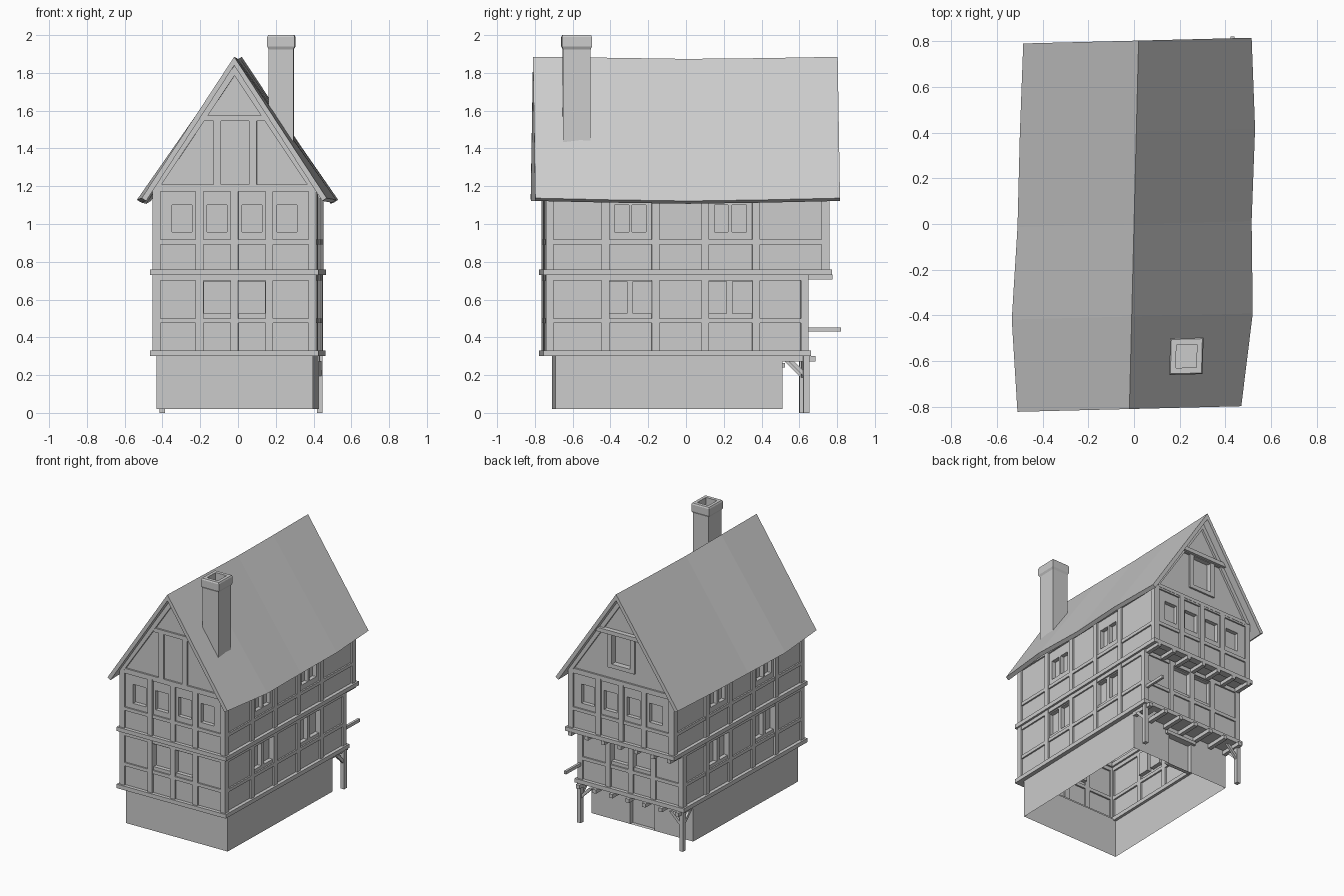
import bpy, bmesh
from mathutils import Vector

if "Cube" in bpy.data.objects:
    bpy.data.objects.remove(bpy.data.objects["Cube"])

SKEW = 0.025   # whole house leans slightly out of square in plan
WX = 0.42      # half width of the plaster walls
YF, YB1, YB2 = -0.74, 0.625, 0.735   # front wall, back of middle floor, back of top floor


def finish(name, bm, closed=True):
    for v in bm.verts:
        x, y, z = v.co
        v.co = (x + SKEW * y, y + SKEW * x, z)
    if closed:
        bmesh.ops.recalc_face_normals(bm, faces=bm.faces)
    me = bpy.data.meshes.new(name)
    bm.to_mesh(me)
    bm.free()
    ob = bpy.data.objects.new(name, me)
    bpy.context.collection.objects.link(ob)
    return ob


# wall frames: (u along wall, v up, d outward) -> xyz
def front(y): return lambda u, v, d: Vector((u, y - d, v))
def back(y): return lambda u, v, d: Vector((u, y + d, v))
def side(s, x): return lambda u, v, d: Vector((s * (x + d), u, v))


def prism(bm, m, pts, d0, d1):
    a = [bm.verts.new(m(u, v, d0)) for u, v in pts]
    b = [bm.verts.new(m(u, v, d1)) for u, v in pts]
    bm.faces.new(a)
    bm.faces.new(b)
    n = len(pts)
    for i in range(n):
        bm.faces.new((a[i], a[(i + 1) % n], b[(i + 1) % n], b[i]))


def bar(bm, m, u0, u1, v0, v1, d0=-0.012, d1=0.013):
    prism(bm, m, [(u0, v0), (u1, v0), (u1, v1), (u0, v1)], d0, d1)


def box(bm, x0, x1, y0, y1, z0, z1):
    bar(bm, lambda u, v, d: Vector((u, d, v)), x0, x1, z0, z1, y0, y1)


def poly(bm, pts, facing):
    f = bm.faces.new([bm.verts.new(p) for p in pts])
    f.normal_update()
    if f.normal.dot(facing) < 0:
        f.normal_flip()


def recess(bm, m, w, depth=0.03):
    u0, u1, v0, v1 = w
    c = [(u0, v0), (u1, v0), (u1, v1), (u0, v1)]
    out = m(0, 0, 1) - m(0, 0, 0)
    mid = m((u0 + u1) / 2, (v0 + v1) / 2, -depth / 2)
    poly(bm, [m(u, v, -depth) for u, v in c], out)
    for i in range(4):
        p, q = c[i], c[(i + 1) % 4]
        pts = [m(*p, 0), m(*q, 0), m(*q, -depth), m(*p, -depth)]
        poly(bm, pts, mid - sum(pts, Vector()) / 4)


def wall(bm, m, u0, u1, v0, v1, wins):
    out = m(0, 0, 1) - m(0, 0, 0)
    us = sorted({u0, u1, *[a for w in wins for a in w[:2]]})
    vs = sorted({v0, v1, *[a for w in wins for a in w[2:]]})
    for a, b in zip(us, us[1:]):
        for c, d in zip(vs, vs[1:]):
            if not any(w[0] <= a and b <= w[1] and w[2] <= c and d <= w[3] for w in wins):
                poly(bm, [m(a, c, 0), m(b, c, 0), m(b, d, 0), m(a, d, 0)], out)
    for w in wins:
        recess(bm, m, w)


# stone base with a back door, open underneath
bm = bmesh.new()
wall(bm, front(-0.70), -0.415, 0.415, 0.02, 0.31, [])
wall(bm, back(0.50), -0.415, 0.415, 0.02, 0.31, [(-0.1, 0.1, 0.02, 0.24)])
for s in (-1, 1):
    wall(bm, side(s, 0.415), -0.70, 0.50, 0.02, 0.31, [])
finish("stone_base", bm, False)
bm = bmesh.new()
box(bm, -0.13, 0.13, 0.49, 0.52, 0.24, 0.265)
finish("door_lintel", bm)

# plaster walls with recessed windows
mid_end = [(-0.162, -0.02, 0.525, 0.695), (0.02, 0.162, 0.525, 0.695)]
top_end = [(c - 0.053, c + 0.053, 0.957, 1.10) for c in (-0.278, -0.093, 0.093, 0.278)]
mid_side = [(a, b, 0.525, 0.695) for a, b in ((-0.415, -0.322), (-0.292, -0.192), (0.11, 0.205), (0.235, 0.34))]
top_side = [(a, b, 0.957, 1.10) for a, b in ((-0.39, -0.312), (-0.297, -0.222), (0.14, 0.213), (0.232, 0.31))]


def gable_half(v):
    return (1.835 - v) / 1.5


bm = bmesh.new()
for m1, m2 in ((front(-YF * -1), front(YF)), (back(YB1), back(YB2))):
    wall(bm, m1, -WX, WX, 0.30, 0.74, mid_end)
    wall(bm, m2, -WX, WX, 0.74, 1.2, top_end)
for s in (-1, 1):
    wall(bm, side(s, WX), YF, YB1, 0.30, 0.74, mid_side)
    wall(bm, side(s, WX), YF, YB2, 0.74, 1.2, top_side)
# gables, the back one with an attic window
g = gable_half
poly(bm, [front(YF)(u, v, 0) for u, v in ((-WX, 1.2), (WX, 1.2), (0, 1.835))], Vector((0, -1, 0)))
mb, a, b, h = back(YB2), 1.32, 1.55, 0.075
pieces = [[(-WX, 1.2), (WX, 1.2), (g(a), a), (-g(a), a)], [(-g(b), b), (g(b), b), (0, 1.835)]]
pieces += [[(s * h, a), (s * g(a), a), (s * g(b), b), (s * h, b)] for s in (-1, 1)]
for p in pieces:
    poly(bm, [mb(u, v, 0) for u, v in p], Vector((0, 1, 0)))
recess(bm, mb, (-h, h, a, b))
# soffits of the overhanging back
for y0, y1, z in ((0.50, YB1, 0.305), (YB1, YB2, 0.74)):
    poly(bm, [Vector(p) for p in ((-WX, y0, z), (WX, y0, z), (WX, y1, z), (-WX, y1, z))], Vector((0, 0, -1)))
finish("plaster_walls", bm, False)

# timber framing: posts, rails and sills of each storey
bm = bmesh.new()
storeys = ((0.30, 0.73, 0.475, YB1), (0.73, 1.20, 0.892, YB2))
for z0, z1, rail, yb in storeys:
    for m in (front(YF), back(yb)):
        for u in (-0.412, -0.185, 0, 0.185, 0.412):
            bar(bm, m, u - 0.02, u + 0.02, z0, z1)
        bar(bm, m, -WX, WX, rail, rail + 0.025, d1=0.011)
        bar(bm, m, -WX, WX, z1 - 0.028, z1, d1=0.011)
        bar(bm, m, -0.445, 0.445, z0, z0 + 0.03, -0.025, 0.026)
    for s in (-1, 1):
        m = side(s, WX)
        for u in (YF + 0.008, -0.437, -0.172, 0.092, 0.36, yb - 0.008):
            bar(bm, m, u - 0.02, u + 0.02, z0, z1)
        bar(bm, m, YF, yb, rail, rail + 0.025, d1=0.011)
        bar(bm, m, YF, yb, z1 - 0.028, z1, d1=0.011)
        bar(bm, m, YF - 0.026, yb + 0.026, z0, z0 + 0.03, -0.025, 0.026)
# gable rafters and collars
for m in (front(YF), back(YB2)):
    bar(bm, m, -0.43, 0.43, 1.185, 1.21)
    bar(bm, m, -0.19, 0.19, 1.545, 1.575)
    for s in (-1, 1):
        prism(bm, m, [(0, 1.84), (s * 0.43, 1.195), (s * 0.395, 1.195), (0, 1.785)], -0.012, 0.016)
for u in (-0.092, 0.098):
    bar(bm, front(YF), u - 0.02, u + 0.02, 1.2, 1.55)
for u in (-0.093, 0.093):
    bar(bm, back(YB2), u - 0.018, u + 0.018, 1.3, 1.55)
bar(bm, back(YB2), -0.11, 0.11, 1.29, 1.32)
bar(bm, back(YB2), -0.2, 0.2, 1.55, 1.58, d1=0.035)
finish("timber_frame", bm)

# joists carrying the overhangs at the back
bm = bmesh.new()
for i in range(7):
    x = -0.405 + i * 0.135
    box(bm, x - 0.015, x + 0.015, 0.49, 0.675, 0.272, 0.30)
    box(bm, x - 0.015, x + 0.015, 0.60, 0.765, 0.705, 0.732)
finish("floor_joists", bm)

# corner posts and braces under the back overhang
bm = bmesh.new()
for s in (-1, 1):
    box(bm, s * 0.403, s * 0.432, 0.61, 0.642, 0, 0.30)
    m = side(s, 0.41)
    prism(bm, m, [(0.625, 0.18), (0.625, 0.21), (0.56, 0.275), (0.53, 0.275)], 0, 0.018)
    m = back(0.618)
    prism(bm, m, [(s * 0.41, 0.18), (s * 0.41, 0.21), (s * 0.345, 0.275), (s * 0.315, 0.275)], 0, 0.018)
finish("porch_posts", bm)
bm = bmesh.new()
box(bm, 0.402, 0.42, 0.61, 0.81, 0.43, 0.453)
finish("hanging_pole", bm)

# sagging roof, five cross-sections
rows = [(-0.81, 0.49, 0.49, 1.885, 1.137), (-0.405, 0.525, 0.53, 1.88, 1.128),
        (0, 0.51, 0.515, 1.874, 1.122), (0.405, 0.51, 0.52, 1.878, 1.128),
        (0.803, 0.505, 0.495, 1.885, 1.137)]
bm = bmesh.new()
rings = []
for y, l, r, zr, ze in rows:
    prof = [(-l, ze), (0, zr), (r, ze), (r - 0.024, ze - 0.015), (0, zr - 0.046), (-l + 0.024, ze - 0.015)]
    rings.append([bm.verts.new((x, y, z)) for x, z in prof])
for p, q in zip(rings, rings[1:]):
    for i in range(6):
        j = (i + 1) % 6
        bm.faces.new((p[i], p[j], q[j], q[i]))
for e in (rings[0], rings[-1]):
    bm.faces.new((e[0], e[1], e[4], e[5]))
    bm.faces.new((e[1], e[2], e[3], e[4]))
finish("roof", bm)

# hollow chimney: stacked square rings, outside up and inside down
bm = bmesh.new()
cx, cy = 0.244, -0.585
rings = []
for hx, hy, z in ((0.065, 0.073, 1.3), (0.065, 0.073, 1.925), (0.073, 0.08, 1.94),
                  (0.073, 0.08, 1.99), (0.068, 0.075, 2.0), (0.045, 0.05, 2.0), (0.045, 0.05, 1.88)):
    rings.append([bm.verts.new((cx + a * hx, cy + b * hy, z)) for a, b in ((-1, -1), (1, -1), (1, 1), (-1, 1))])
for p, q in zip(rings, rings[1:]):
    for i in range(4):
        bm.faces.new((p[i], p[(i + 1) % 4], q[(i + 1) % 4], q[i]))
bm.faces.new(rings[-1])
bm.faces.new(rings[0])
finish("chimney", bm)
